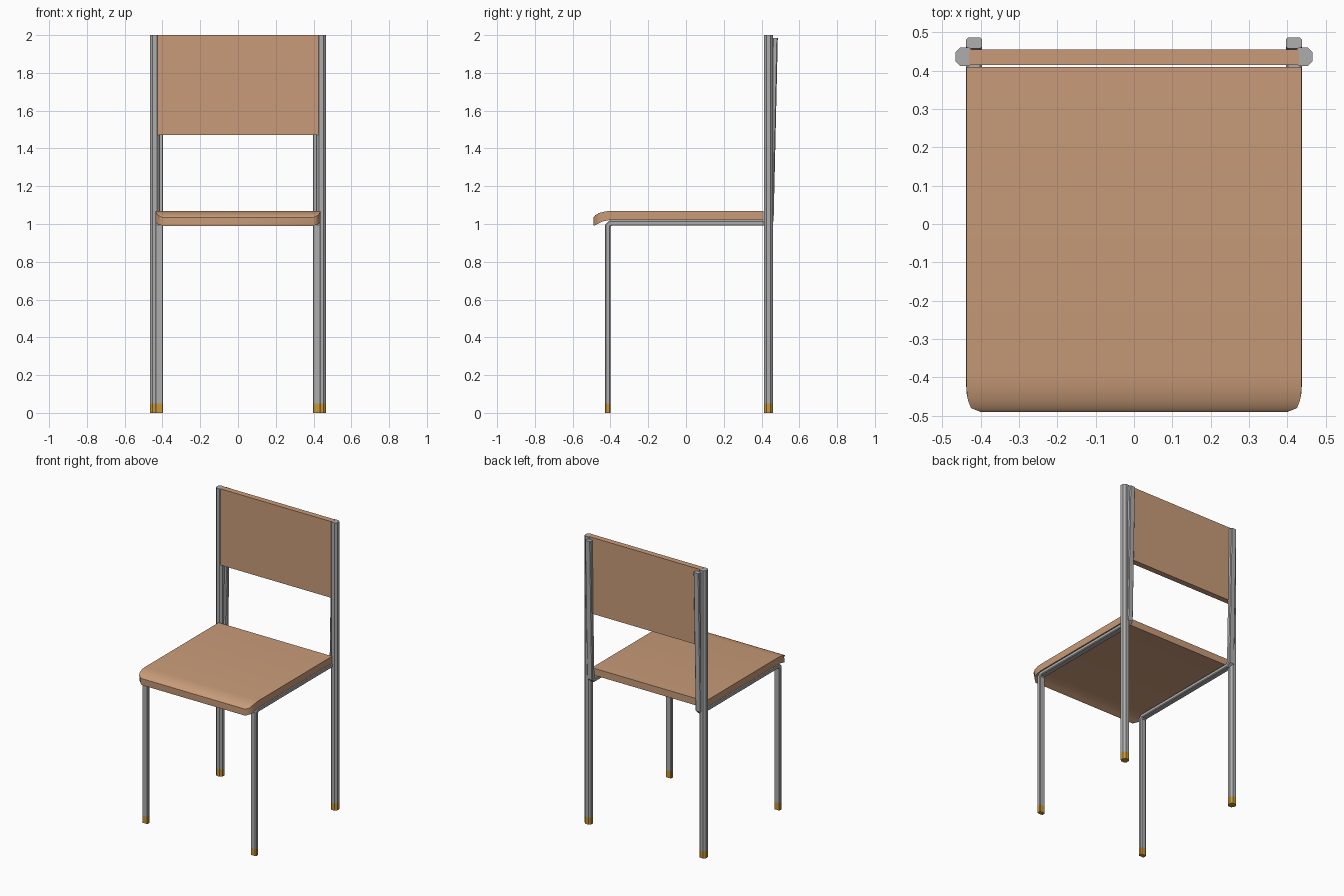
import bpy, bmesh
from math import hypot
from mathutils import Vector

cube = bpy.data.objects.get("Cube")
if cube:
    bpy.data.objects.remove(cube)


def material(name, rgb):
    m = bpy.data.materials.new(name)
    m.use_nodes = True
    m.diffuse_color = (*rgb, 1)
    m.node_tree.nodes["Principled BSDF"].inputs["Base Color"].default_value = (*rgb, 1)
    return m


WOOD = material("tan wood", (0.58, 0.33, 0.19))
STEEL = material("grey steel", (0.42, 0.42, 0.42))
CAP = material("amber foot", (0.58, 0.31, 0.04))


def finish(bm, name, mats):
    bmesh.ops.recalc_face_normals(bm, faces=bm.faces)
    mesh = bpy.data.meshes.new(name)
    bm.to_mesh(mesh)
    bm.free()
    for m in mats:
        mesh.materials.append(m)
    ob = bpy.data.objects.new(name, mesh)
    bpy.context.collection.objects.link(ob)
    return ob


def octagon(w, t, c):
    # flat-sided tube section with chamfered corners
    return [(w, -t + c), (w, t - c), (w - c, t), (c - w, t),
            (-w, t - c), (-w, c - t), (c - w, -t), (w - c, -t)]


def tube(name, x, path, section):
    # sweep the section along a (y, z) path with mitred bends
    bm = bmesh.new()
    pts = [Vector(p) for p in path]
    rings = []
    for i, p in enumerate(pts):
        a = (p - pts[i - 1]).normalized() if i else None
        b = (pts[i + 1] - p).normalized() if i < len(pts) - 1 else None
        d = ((a or b) + (b or a)).normalized()
        n = Vector((-d.y, d.x)) / d.dot(a or b)
        rings.append([bm.verts.new((x + u, p.x + n.x * v, p.y + n.y * v)) for u, v in section])
    k = len(section)
    for r, s in zip(rings, rings[1:]):
        for j in range(k):
            bm.faces.new((r[j], r[(j + 1) % k], s[(j + 1) % k], s[j]))
    bm.faces.new(rings[0])
    bm.faces.new(rings[-1])
    # the lowest stretch is the coloured foot
    for f in bm.faces:
        f.material_index = int(f.calc_center_median().z < 0.05)
    return finish(bm, name, (STEEL, CAP))


# frame: bent front leg, seat rail and back stay, plus a straight rear post
bent_path = [(-0.415, 0), (-0.415, 0.05), (-0.415, 0.99), (-0.4, 1.005),
             (0.435, 1.005), (0.45, 1.02), (0.472, 1.985)]
for side, sx in (("left", 1), ("right", -1)):
    tube(side + "_front_leg_and_stay", sx * 0.417, bent_path, octagon(0.021, 0.014, 0.005))
    tube(side + "_rear_post", sx * 0.441, [(0.436, 0), (0.436, 0.05), (0.436, 2)],
         octagon(0.025, 0.024, 0.013))

# seat: waterfall profile, with the sides drawn in towards the front corners
top = [(0.41, 1.07), (-0.4, 1.07), (-0.43, 1.066), (-0.46, 1.058),
       (-0.48, 1.047), (-0.49, 1.035)]
under = [(-0.49, 0.99), (-0.465, 1.002), (-0.44, 1.014), (-0.4, 1.022), (0.41, 1.022)]


def half_width(y):
    if y > -0.45:
        return 0.437
    if y > -0.48:
        return 0.437 - (-0.45 - y) * 0.4
    return 0.425 - (-0.48 - y) * 2.5


bm = bmesh.new()
sides = [[bm.verts.new((s * half_width(y), y, z)) for y, z in top + under] for s in (1, -1)]
n = len(top + under)
for i in range(n):
    j = (i + 1) % n
    bm.faces.new((sides[0][i], sides[0][j], sides[1][j], sides[1][i]))
# side skins join each top point to its matching point below
low = under[::-1]
for row in sides:
    t, u = row[:len(top)], row[len(top):][::-1]
    k = len(u) - 1
    for i in range(k):
        bm.faces.new((t[i], t[i + 1], u[i + 1], u[i]))
    bm.faces.new((t[k], t[k + 1], u[k]))
seat = finish(bm, "seat", (WOOD,))

# backrest panel between the posts
bm = bmesh.new()
bmesh.ops.create_cube(bm, size=1)
bmesh.ops.scale(bm, vec=(0.86, 0.04, 0.53), verts=bm.verts)
bmesh.ops.translate(bm, vec=(0, 0.435, 1.736), verts=bm.verts)
finish(bm, "backrest", (WOOD,))

# soften the curved front of the seat
bpy.ops.object.select_all(action="DESELECT")
seat.select_set(True)
bpy.context.view_layer.objects.active = seat
bpy.ops.object.shade_smooth_by_angle(angle=0.6)
